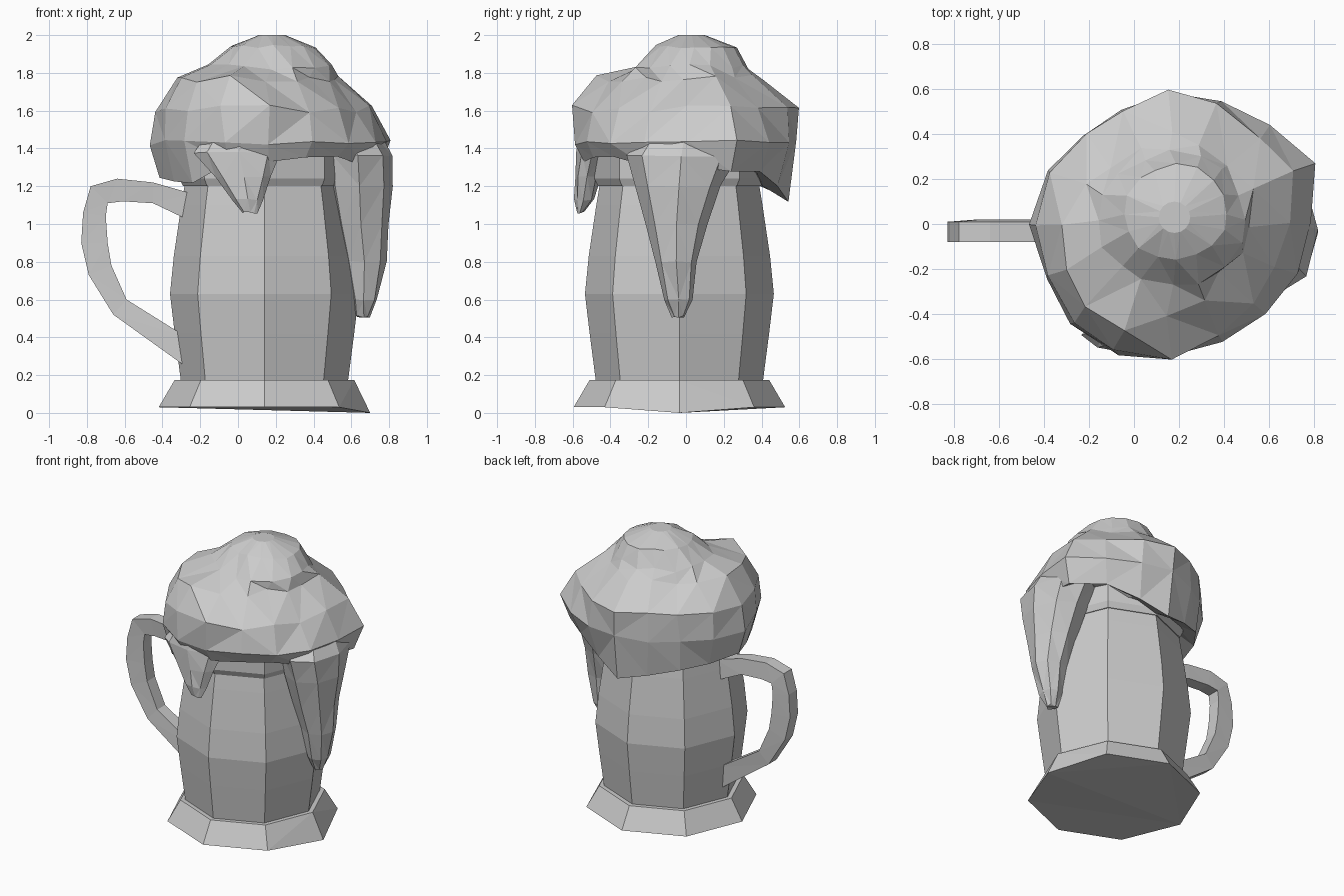
import bpy, bmesh, random
from math import sin, cos, tau
from mathutils import Vector

random.seed(4)
cube = bpy.data.objects.get("Cube")
if cube:
    bpy.data.objects.remove(cube)

grey = bpy.data.materials.new("plain grey")
grey.use_nodes = True
colour = (0.6, 0.6, 0.6, 1)
grey.diffuse_color = colour
grey.node_tree.nodes["Principled BSDF"].inputs["Base Color"].default_value = colour


def loft(name, rings):
    """Skin a list of equal closed rings, cap both ends and keep it faceted."""
    bm = bmesh.new()
    rows = [[bm.verts.new(p) for p in ring] for ring in rings]
    n = len(rows[0])
    for low, high in zip(rows, rows[1:]):
        for i in range(n):
            j = (i + 1) % n
            bm.faces.new((low[i], low[j], high[j], high[i]))
    bm.faces.new(rows[0][::-1])
    bm.faces.new(rows[-1])
    bmesh.ops.triangulate(bm, faces=bm.faces[:], quad_method='SHORT_EDGE')
    bmesh.ops.recalc_face_normals(bm, faces=bm.faces[:])
    mesh = bpy.data.meshes.new(name)
    bm.to_mesh(mesh)
    bm.free()
    mesh.materials.append(grey)
    obj = bpy.data.objects.new(name, mesh)
    bpy.context.scene.collection.objects.link(obj)


def wobble(amount):
    return Vector([random.uniform(-amount, amount) for _ in range(3)])


def ring(cx, cy, z, rx, ry, n, jitter=0):
    return [Vector((cx + rx * cos(tau * i / n), cy + ry * sin(tau * i / n), z))
            + wobble(jitter) for i in range(n)]


def octagon_part(name, profile):
    loft(name, [ring(0.14, -0.035, z, r, r, 8) for z, r in profile])


# Eight-sided mug: foot with one low corner, bulging body and lip
foot = [ring(0.14, -0.035, z, r, r, 8) for z, r in [(0.03, 0.56), (0.175, 0.475)]]
foot[0][0].z = 0
loft("mug_foot", foot)
octagon_part("mug_body", [(0.15, 0.44), (0.42, 0.475), (0.63, 0.5), (0.83, 0.48),
                          (1.1, 0.44), (1.22, 0.42)])
octagon_part("mug_lip", [(1.2, 0.43), (1.24, 0.45), (1.38, 0.45)])

# Handle: rectangular section between an outer and an inner path
outer = [(-0.24, 1.16), (-0.45, 1.22), (-0.64, 1.24), (-0.78, 1.2), (-0.82, 1.06),
         (-0.83, 0.9), (-0.79, 0.73), (-0.66, 0.52), (-0.27, 0.24)]
inner = [(-0.24, 1.01), (-0.45, 1.11), (-0.61, 1.12), (-0.69, 1.11), (-0.7, 1.04),
         (-0.69, 0.9), (-0.67, 0.78), (-0.59, 0.6), (-0.27, 0.4)]
loft("handle", [[(ox, -0.08, oz), (ox, 0.01, oz), (ix, 0.02, iz), (ix, -0.07, iz)]
                for (ox, oz), (ix, iz) in zip(outer, inner)])

# Foam cap: columns around the axis give reach, shoulder and hanging edge
reach = [.64, .7, .62, .59, .6, .57, .57, .6, .63, .61, .62, .63, .6, .59, .59, .61]
shoulder = [.55, .55, .6, .65, .66, .62, .65, .7, .78, .84, .84, .8, .7, .6, .55, .55]
edge = [1.3, 1.28, 1.28, 1.2, 1.12, 1.17, 1.2, 1.23, 1.25, 1.22, 1.22, 1.32, 1.32, 1.36, 1.36, 1.3]


def foam_ring(size, height, jitter):
    points = []
    for i, (r, s, e) in enumerate(zip(reach, shoulder, edge)):
        d = r * size(s)
        a = tau * i / len(reach)
        points.append(Vector((0.16 + d * cos(a), d * sin(a), height(e))) + wobble(jitter))
    return points


loft("foam_cap", [
    foam_ring(lambda s: 0.68, lambda e: e + 0.08, 0),
    foam_ring(lambda s: 0.9, lambda e: e, 0.01),
    foam_ring(lambda s: 0.99, lambda e: 1.43, 0.015),
    foam_ring(lambda s: min(0.98, 0.31 + s), lambda e: 1.61, 0.02),
    foam_ring(lambda s: s, lambda e: 1.77, 0.02),
    ring(0.17, 0.02, 1.83, 0.33, 0.3, 16, 0.015),
    ring(0.19, 0.05, 1.94, 0.23, 0.21, 16, 0.01),
    ring(0.18, 0.03, 2.0, 0.07, 0.07, 16),
])

# Foam drips, long on the left side and short at the front, tucked into the cap
drips = {
    "left_foam_drip": [(0.51, 0.66, -0.04, 0.04, 0.03), (0.6, 0.67, -0.04, 0.07, 0.08),
                       (0.8, 0.67, -0.05, 0.12, 0.11), (1.0, 0.65, -0.05, 0.15, 0.16),
                       (1.2, 0.64, -0.04, 0.18, 0.23), (1.36, 0.63, -0.02, 0.19, 0.3),
                       (1.52, 0.55, 0, 0.18, 0.2)],
    "front_foam_drip": [(1.06, 0.06, -0.56, 0.04, 0.02), (1.13, 0.05, -0.54, 0.08, 0.05),
                        (1.25, 0.03, -0.52, 0.15, 0.07), (1.38, 0, -0.49, 0.23, 0.09),
                        (1.53, 0.02, -0.46, 0.14, 0.09)],
}
for name, sections in drips.items():
    loft(name, [ring(cx, cy, z, rx, ry, 8, 0.006) for z, cx, cy, rx, ry in sections])
